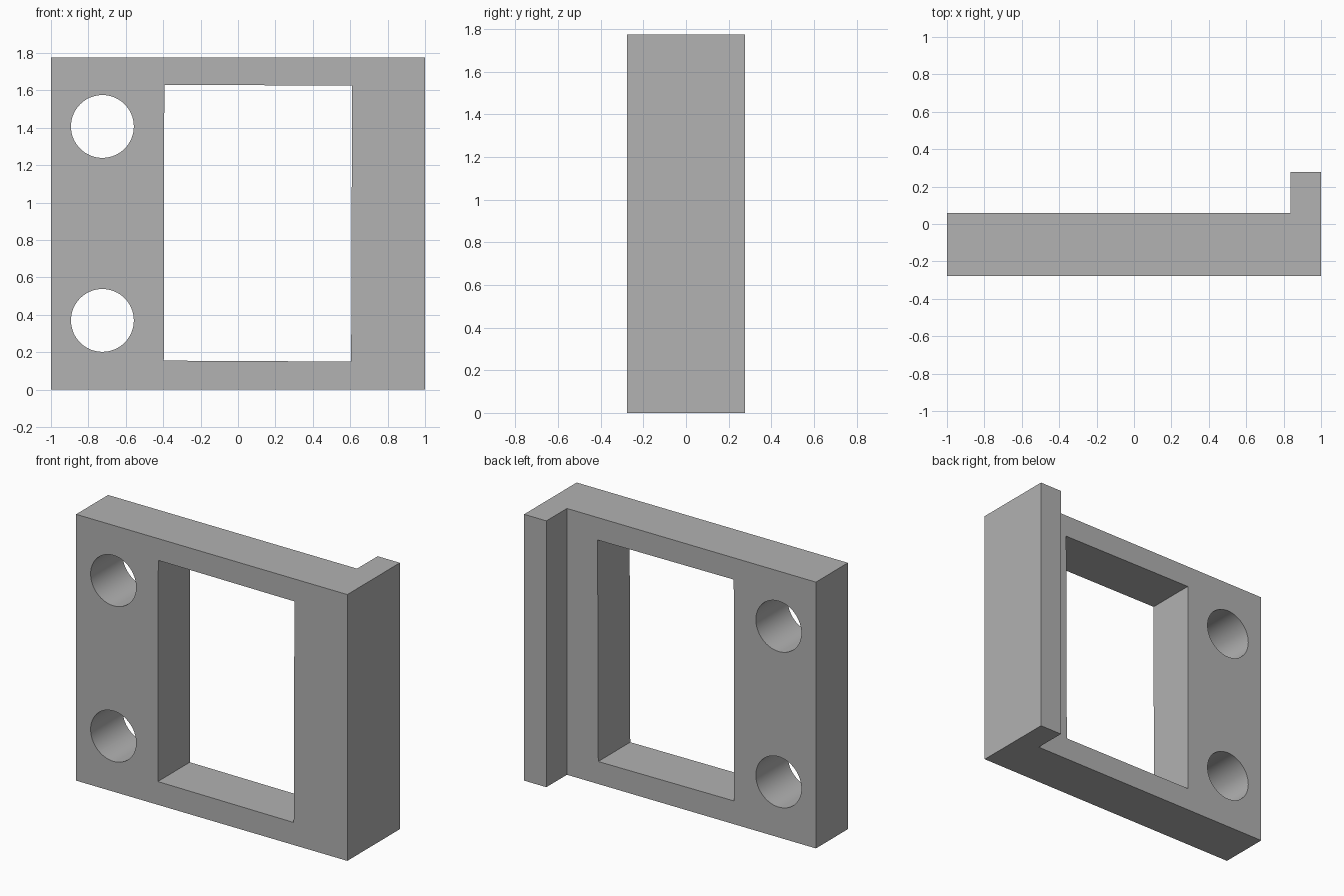
import bpy
import bmesh
from math import cos, sin, tau
from mathutils import Vector

if "Cube" in bpy.data.objects:
    bpy.data.objects.remove(bpy.data.objects["Cube"], do_unlink=True)

HEIGHT = 1.775
FRONT, BACK, PLATE_BACK = -0.277, 0.277, 0.06
LIP_X = 0.836

grey = bpy.data.materials.new("plain grey")
grey.use_nodes = True
colour = (0.445, 0.445, 0.445, 1)
grey.diffuse_color = colour
grey.node_tree.nodes["Principled BSDF"].inputs["Base Color"].default_value = colour


def prism(name, outline, offset):
    """Extrude a closed 3D outline along an offset vector."""
    bm = bmesh.new()
    face = bm.faces.new([bm.verts.new(p) for p in outline])
    ext = bmesh.ops.extrude_face_region(bm, geom=[face])
    top = [g for g in ext["geom"] if isinstance(g, bmesh.types.BMVert)]
    bmesh.ops.translate(bm, verts=top, vec=Vector(offset))
    bmesh.ops.recalc_face_normals(bm, faces=bm.faces)
    mesh = bpy.data.meshes.new(name)
    bm.to_mesh(mesh)
    bm.free()
    mesh.materials.append(grey)
    obj = bpy.data.objects.new(name, mesh)
    bpy.context.collection.objects.link(obj)
    return obj


def cut(target, name, outline_xz):
    """Cut a front-to-back opening through the target."""
    cutter = prism(name, [(x, FRONT - 0.1, z) for x, z in outline_xz], (0, 1, 0))
    cutter.hide_render = True
    mod = target.modifiers.new(name, "BOOLEAN")
    mod.operation = "DIFFERENCE"
    mod.solver = "EXACT"
    mod.object = cutter
    bpy.context.view_layer.objects.active = target
    bpy.ops.object.modifier_apply(modifier=name)
    bpy.data.objects.remove(cutter, do_unlink=True)


# L-shaped plate with the rear lip on its left edge
profile = [(-1, FRONT), (1, FRONT), (1, BACK), (LIP_X, BACK),
           (LIP_X, PLATE_BACK), (-1, PLATE_BACK)]
plate = prism("bracket_plate", [(x, y, 0) for x, y in profile], (0, 0, HEIGHT))

# Rectangular window, very slightly out of square
cut(plate, "window_cutter",
    [(-0.397, 0.155), (0.605, 0.15), (0.61, 1.625), (-0.394, 1.63)])

# Two round bolt holes
for z in (0.37, 1.407):
    cut(plate, "bolt_hole_cutter",
        [(-0.725 + 0.168 * cos(tau * i / 64), z + 0.168 * sin(tau * i / 64))
         for i in range(64)])

# Smooth hole walls, sharp edges elsewhere
bpy.ops.object.select_all(action="DESELECT")
plate.select_set(True)
bpy.context.view_layer.objects.active = plate
bpy.ops.object.shade_smooth_by_angle(angle=0.5)
